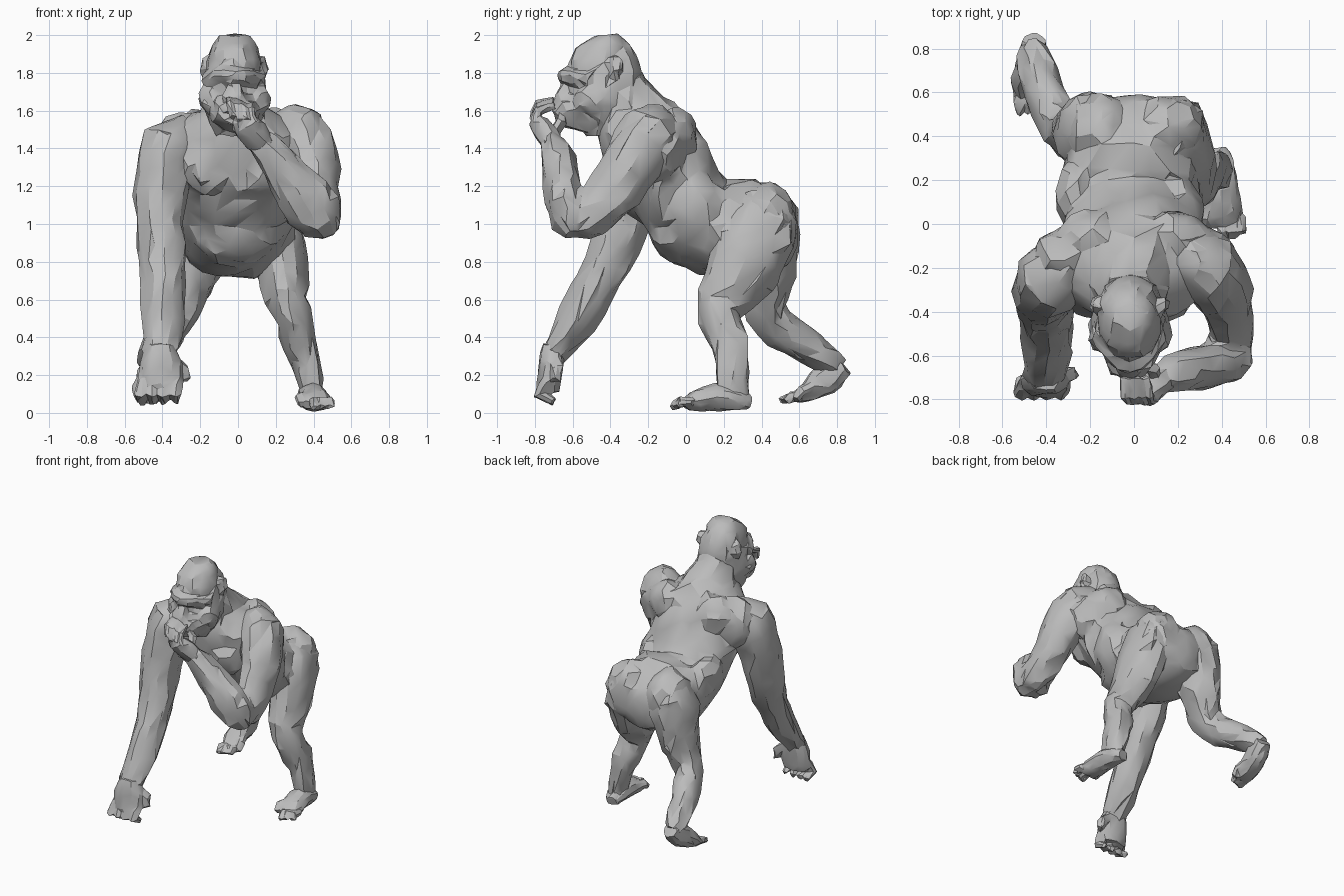
import bpy, bmesh, math, random
from mathutils import Vector

random.seed(4)
cube = bpy.data.objects.get("Cube")
if cube:
    bpy.data.objects.remove(cube, do_unlink=True)

grey = bpy.data.materials.new("stone_grey")
grey.use_nodes = True
COL = (0.5, 0.5, 0.5, 1)
grey.diffuse_color = COL
grey.node_tree.nodes["Principled BSDF"].inputs["Base Color"].default_value = COL


def resample(secs, n):
    """Catmull-Rom through the sections, n steps per span."""
    out = []
    for i in range(len(secs) - 1):
        p = [Vector(secs[min(max(i + k, 0), len(secs) - 1)]) for k in (-1, 0, 1, 2)]
        for s in range(n):
            t = s / n
            out.append(p[1] + 0.5 * t * ((p[2] - p[0]) + t * ((2 * p[0] - 5 * p[1] + 4 * p[2] - p[3])
                       + t * (3 * (p[1] - p[2]) + p[3] - p[0]))))
    return out + [Vector(secs[-1])]


def loft(secs, sides=12, steps=2, rough=0.05):
    """Closed tube of elliptical sections (x, y, z, side radius, depth radius)."""
    secs = resample(secs, steps)
    pts = [Vector(s[:3]) for s in secs]
    whole = (pts[-1] - pts[0]).normalized()
    ref = Vector((1, 0, 0)) if abs(whole.x) < 0.85 else Vector((0, 1, 0))
    bm = bmesh.new()
    rings = []
    for i, s in enumerate(secs):
        t = (pts[min(i + 1, len(pts) - 1)] - pts[max(i - 1, 0)]).normalized()
        u = (ref - t * ref.dot(t)).normalized()
        v = t.cross(u)
        ring = []
        for k in range(sides):
            a = 2 * math.pi * k / sides
            f = 1.01 + random.uniform(-rough, rough)
            ring.append(bm.verts.new(pts[i] + f * (u * math.cos(a) * s[3] + v * math.sin(a) * s[4])))
        rings.append(ring)
    for a, b in zip(rings, rings[1:]):
        for k in range(sides):
            j = (k + 1) % sides
            bm.faces.new((a[k], a[j], b[j], b[k]))
    bm.faces.new(rings[0])
    bm.faces.new(rings[-1])
    bmesh.ops.recalc_face_normals(bm, faces=bm.faces[:])
    return bm


def blob(c, r):
    """Rounded muscle mass."""
    bm = bmesh.new()
    bmesh.ops.create_icosphere(bm, subdivisions=3, radius=1)
    for v in bm.verts:
        v.co = Vector([c[i] + v.co[i] * r[i] for i in range(3)])
    return bm


def digit(pts, r):
    return loft([(*p, r * k, r * k) for p, k in zip(pts, (1, 1.05, 0.7))], 8, 1)


def fuse(name, parts, voxel, tris, chisel, smooth=2):
    """Melt parts into one skin, reduce it to few triangles and chisel it."""
    me = bpy.data.meshes.new(name)
    whole = bmesh.new()
    for bm in parts:
        bm.to_mesh(me)
        whole.from_mesh(me)
        bm.free()
    whole.to_mesh(me)
    whole.free()
    ob = bpy.data.objects.new(name, me)
    bpy.context.collection.objects.link(ob)
    mod = ob.modifiers.new("skin", 'REMESH')
    mod.mode, mod.voxel_size = 'VOXEL', voxel
    mod = ob.modifiers.new("soften", 'SMOOTH')
    mod.iterations = smooth
    dg = bpy.context.evaluated_depsgraph_get()
    count = 2 * len(ob.evaluated_get(dg).data.polygons)
    mod = ob.modifiers.new("reduce", 'DECIMATE')
    mod.ratio = min(1, tris / count)
    dg.update()
    low = bpy.data.meshes.new_from_object(ob.evaluated_get(bpy.context.evaluated_depsgraph_get()))
    ob.modifiers.clear()
    ob.data = low
    bpy.data.meshes.remove(me)
    low.name = name
    for v in low.vertices:
        v.co += Vector([random.uniform(-chisel, chisel) for _ in range(3)])
    low.materials.clear()
    low.materials.append(grey)
    bpy.ops.object.select_all(action='DESELECT')
    ob.select_set(True)
    bpy.context.view_layer.objects.active = ob
    bpy.ops.object.shade_smooth_by_angle(angle=math.radians(26))


# Torso from rump to neck, with paired muscle masses
torso = [
    loft([(0, .57, .83, .06, .05), (0, .53, .85, .14, .12), (0, .45, .90, .25, .21),
          (-.01, .30, .97, .31, .275), (-.02, .15, .99, .30, .25), (-.02, .035, 1.07, .30, .235),
          (-.01, -.07, 1.21, .31, .265), (-.01, -.165, 1.35, .35, .265), (-.01, -.25, 1.455, .34, .235),
          (-.01, -.31, 1.545, .24, .18), (-.01, -.335, 1.61, .14, .12)], 20),
    loft([(-.01, -.14, 1.46, .25, .18), (-.01, -.26, 1.58, .18, .165), (-.02, -.36, 1.72, .14, .14)]),
    blob((-.01, -.02, 1.0), (.26, .18, .22)),
    blob((-.26, .13, 1.08), (.10, .17, .15))]
for s in (1, -1):
    torso += [blob((s * .155, .43, 1.0), (.165, .165, .22)),
              blob((s * .14 - .01, -.33, 1.30), (.15, .11, .15)),
              blob((s * .19, -.06, 1.47), (.15, .12, .14)),
              blob((s * .30, -.15, 1.40), (.16, .14, .18)),
              blob((s * .22, .04, 1.10), (.10, .16, .17))]
fuse("torso", torso, .02, 1100, .013)

# Head with heavy brow, muzzle, cheeks and ears
head = [
    loft([(-.02, -.43, 1.47, .09, .10), (-.02, -.43, 1.57, .15, .16), (-.02, -.43, 1.68, .165, .19),
          (-.02, -.43, 1.77, .155, .20), (-.02, -.43, 1.86, .145, .185), (-.02, -.42, 1.95, .115, .13),
          (-.02, -.42, 2.0, .075, .06)], 16, rough=.02),
    loft([(-.02, -.46, 1.60, .15, .13), (-.02, -.58, 1.60, .13, .11), (-.02, -.66, 1.595, .10, .075),
          (-.02, -.69, 1.595, .07, .05)]),
    loft([(-.17, -.50, 1.77, .03, .035), (-.10, -.60, 1.785, .04, .04), (-.02, -.64, 1.785, .045, .045),
          (.06, -.60, 1.785, .04, .04), (.13, -.50, 1.77, .03, .035)], 8),
    loft([(-.02, -.60, 1.77, .03, .03), (-.02, -.63, 1.71, .04, .035), (-.02, -.67, 1.665, .06, .035),
          (-.02, -.67, 1.64, .05, .03)], 8)]
for z, y in ((1.61, -.69), (1.54, -.66)):
    head.append(loft([(-.10, y + .09, z - .01, .02, .02), (-.07, y + .02, z, .025, .022),
                      (-.02, y, z, .03, .022), (.03, y + .02, z, .025, .022),
                      (.06, y + .09, z - .01, .02, .02)], 8))
for s in (1, -1):
    head += [blob((s * .145 - .02, -.37, 1.83), (.035, .04, .06)),
             blob((s * .12 - .02, -.50, 1.66), (.07, .09, .08)),
             blob((s * .06 - .02, -.59, 1.72), (.025, .025, .018))]
fuse("head", head, .011, 640, .009)

# Right arm planted on its knuckles
fuse("right_arm", [loft([
    (-.25, -.17, 1.48, .10, .10), (-.36, -.24, 1.40, .16, .16), (-.40, -.28, 1.24, .145, .16),
    (-.41, -.33, 1.06, .135, .145), (-.40, -.38, .88, .125, .13), (-.395, -.47, .68, .115, .115),
    (-.40, -.58, .49, .11, .10), (-.41, -.685, .34, .095, .07), (-.41, -.71, .27, .08, .05)])],
    .018, 380, .012)
hand = [loft([(-.41, -.70, .36, .08, .06), (-.41, -.715, .26, .11, .065),
              (-.41, -.725, .16, .115, .065), (-.41, -.725, .11, .09, .05)])]
for i in range(4):
    x = -.505 + i * .06
    hand.append(digit([(x, -.74, .17), (x - .01, -.775, .10), (x - .005, -.70, .06)], .032))
hand.append(digit([(-.34, -.69, .27), (-.29, -.68, .23), (-.27, -.69, .17)], .033))
fuse("right_hand", hand, .009, 280, .006, 1)

# Left arm bent with the hand at the mouth
fuse("left_arm", [
    loft([(.20, -.12, 1.52, .10, .10), (.33, -.20, 1.465, .16, .165), (.39, -.27, 1.34, .14, .16),
          (.425, -.37, 1.19, .115, .15), (.44, -.48, 1.07, .10, .125), (.455, -.56, 1.0, .08, .09),
          (.46, -.60, .97, .05, .05)]),
    loft([(.46, -.58, .95, .09, .05), (.43, -.61, 1.02, .13, .10), (.36, -.645, 1.13, .14, .105),
          (.26, -.66, 1.26, .115, .095), (.165, -.69, 1.385, .085, .075), (.10, -.72, 1.45, .06, .055)]),
    blob((.30, -.17, 1.53), (.10, .10, .11))], .018, 480, .012)
hand = [loft([(.13, -.70, 1.42, .065, .055), (.08, -.74, 1.48, .08, .06),
              (.04, -.775, 1.53, .075, .055), (.03, -.78, 1.56, .06, .035)])]
for i in range(4):
    x, z = .085 - i * .035, 1.53 + .012 * i
    hand.append(digit([(x, -.81, z), (x - .02, -.78, z + .07), (x - .03, -.70, z + .10)], .024))
hand.append(digit([(.09, -.70, 1.48), (.09, -.66, 1.54), (.05, -.66, 1.58)], .026))
fuse("left_hand", hand, .008, 280, .005, 1)

# Left leg standing forward
fuse("left_leg", [loft([
    (.14, .42, 1.13, .10, .12), (.19, .40, 1.02, .15, .19), (.215, .35, .88, .14, .21),
    (.235, .29, .74, .135, .185), (.26, .195, .59, .11, .145), (.295, .185, .49, .095, .11),
    (.33, .235, .36, .095, .11), (.37, .245, .24, .075, .09), (.39, .25, .12, .065, .085),
    (.39, .26, .05, .05, .07)])], .018, 400, .012)
foot = [loft([(.38, .34, .05, .045, .035), (.39, .28, .07, .07, .06), (.395, .16, .085, .08, .075),
              (.41, .06, .065, .09, .055), (.42, .0, .05, .08, .035)])]
for i in range(4):
    x = .40 + i * .03
    foot.append(digit([(x, .03, .06), (x + .003, -.03, .06), (x + .005, -.08 + i * .015, .03)], .024))
foot.append(digit([(.36, .10, .07), (.335, .03, .08), (.33, -.02, .04)], .03))
fuse("left_foot", foot, .009, 260, .006, 1)

# Right leg trailing behind
fuse("right_leg", [loft([
    (-.14, .42, 1.13, .10, .12), (-.18, .42, 1.02, .16, .18), (-.21, .42, .88, .16, .175),
    (-.235, .42, .74, .135, .155), (-.28, .41, .60, .115, .125), (-.33, .44, .50, .095, .105),
    (-.39, .56, .41, .095, .10), (-.43, .67, .33, .09, .085), (-.45, .77, .265, .075, .075),
    (-.455, .82, .23, .05, .05)])], .018, 400, .012)
foot = [loft([(-.455, .835, .25, .055, .055), (-.46, .775, .205, .07, .085), (-.475, .70, .155, .075, .075),
              (-.485, .63, .105, .075, .05), (-.49, .58, .085, .06, .03)])]
for i in range(4):
    x = -.525 + i * .03
    foot.append(digit([(x, .61, .09), (x, .555, .085), (x, .50 + i * .01, .06)], .024))
foot.append(digit([(-.44, .69, .14), (-.41, .62, .12), (-.41, .58, .07)], .03))
fuse("right_foot", foot, .009, 260, .006, 1)
